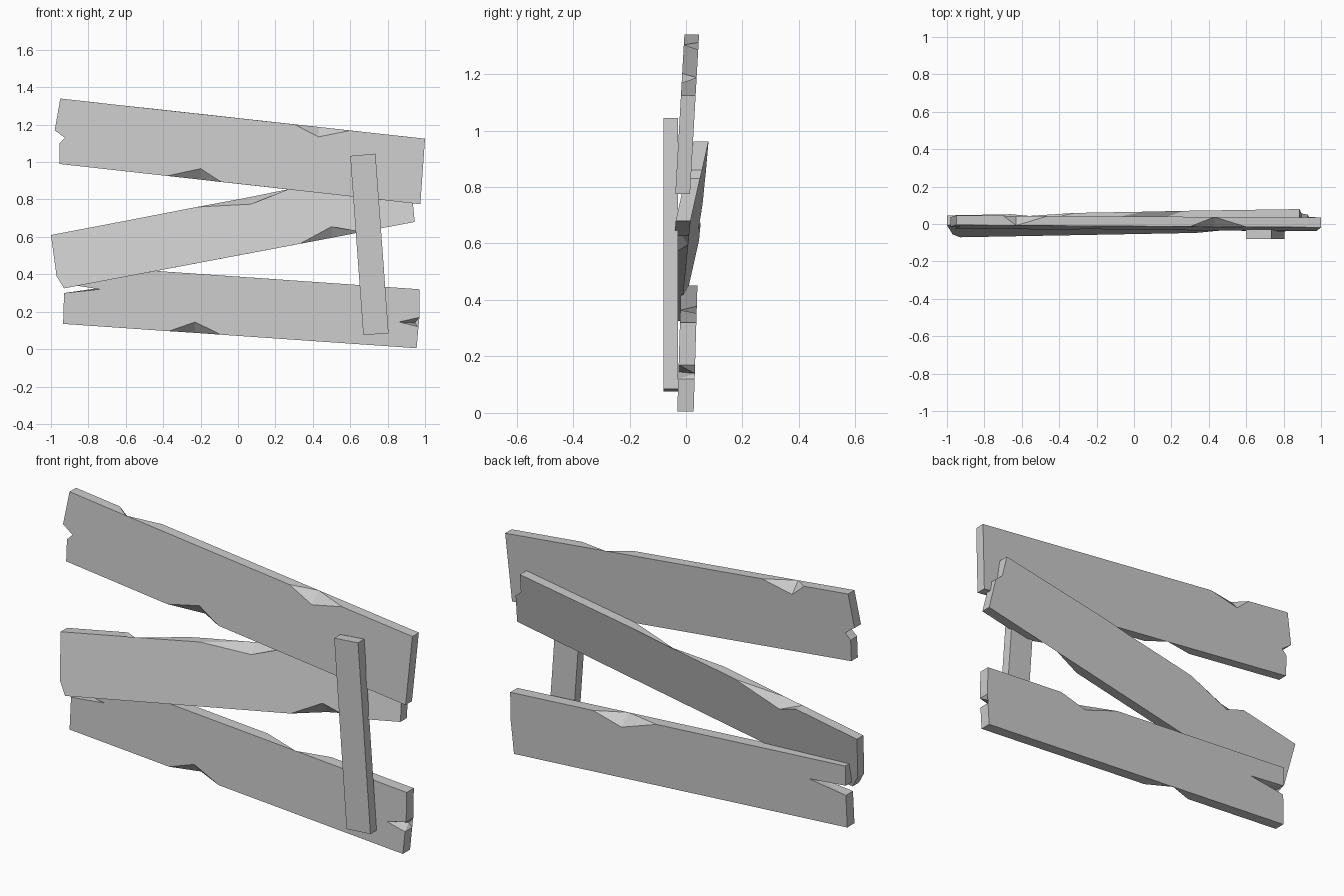
import bpy, bmesh

HALF = 0.026  # half board thickness along y


def board(name, outline, plane, half=HALF):
    """Loft a front outline to a back outline on a tilted plane y = a + b*x + c*z.
    Points are (x, z), or (x, z, back_x, back_z) where the wood is chipped."""
    a, b, c = plane
    bm = bmesh.new()
    front, back = [], []
    for p in outline:
        x, z, bx, bz = p if len(p) == 4 else p + p
        front.append(bm.verts.new((x, a + b * x + c * z - half, z)))
        back.append(bm.verts.new((bx, a + b * bx + c * bz + half, bz)))
    bm.faces.new(front)
    bm.faces.new(back[::-1])
    n = len(outline)
    for i in range(n):
        j = (i + 1) % n
        bm.faces.new((front[i], back[i], back[j], front[j]))
    bmesh.ops.triangulate(bm, faces=bm.faces[:])
    bmesh.ops.recalc_face_normals(bm, faces=bm.faces[:])
    bmesh.ops.dissolve_limit(bm, angle_limit=0.01, verts=bm.verts[:], edges=bm.edges[:])
    mesh = bpy.data.meshes.new(name)
    bm.to_mesh(mesh)
    bm.free()
    obj = bpy.data.objects.new(name, mesh)
    bpy.context.collection.objects.link(obj)
    return obj


# Top board: chips on both long edges, split left end
board("top_board", [
    (-0.95, 1.34),
    (-0.70, 1.312), (-0.63, 1.304, -0.63, 1.25), (-0.46, 1.286),
    (0.30, 1.202), (0.43, 1.135, 0.43, 1.188), (0.60, 1.169),
    (1.0, 1.125), (0.975, 0.775),
    (-0.09, 0.894), (-0.20, 0.965, -0.20, 0.906), (-0.38, 0.926),
    (-0.955, 0.99), (-0.955, 1.10), (-0.925, 1.13), (-0.98, 1.17),
], (-0.056, 0.0, 0.057))

# Middle board: leaning back, stepped right end, clipped lower left corner
board("middle_board", [
    (-1.0, 0.61),
    (-0.66, 0.675), (-0.56, 0.694, -0.56, 0.645), (-0.32, 0.74),
    (-0.22, 0.76), (0.07, 0.775, 0.05, 0.81), (0.27, 0.855),
    (0.885, 0.962), (0.895, 0.86), (0.93, 0.83),
    (0.945, 0.68),
    (0.66, 0.626), (0.50, 0.655, 0.50, 0.595), (0.33, 0.563),
    (-0.93, 0.325), (-0.97, 0.39),
], (-0.139, -0.0235, 0.222))

# Bottom board: split at both ends
board("bottom_board", [
    (-0.93, 0.452),
    (0.14, 0.378), (0.34, 0.364, 0.34, 0.31), (0.50, 0.353),
    (0.97, 0.32), (0.97, 0.17), (0.86, 0.145, 0.945, 0.14), (0.965, 0.12),
    (0.955, 0.005),
    (-0.09, 0.077), (-0.23, 0.145, -0.23, 0.087), (-0.37, 0.096),
    (-0.935, 0.135), (-0.93, 0.30), (-0.74, 0.32, -0.72, 0.33), (-0.93, 0.35),
], (-0.002, 0.0, 0.03), 0.029)

# Upright brace nailed across the front
board("front_brace", [
    (0.60, 1.033), (0.735, 1.045),
    (0.796, 0.20), (0.805, 0.085), (0.67, 0.075),
], (-0.054, 0.0, 0.0), 0.025)
